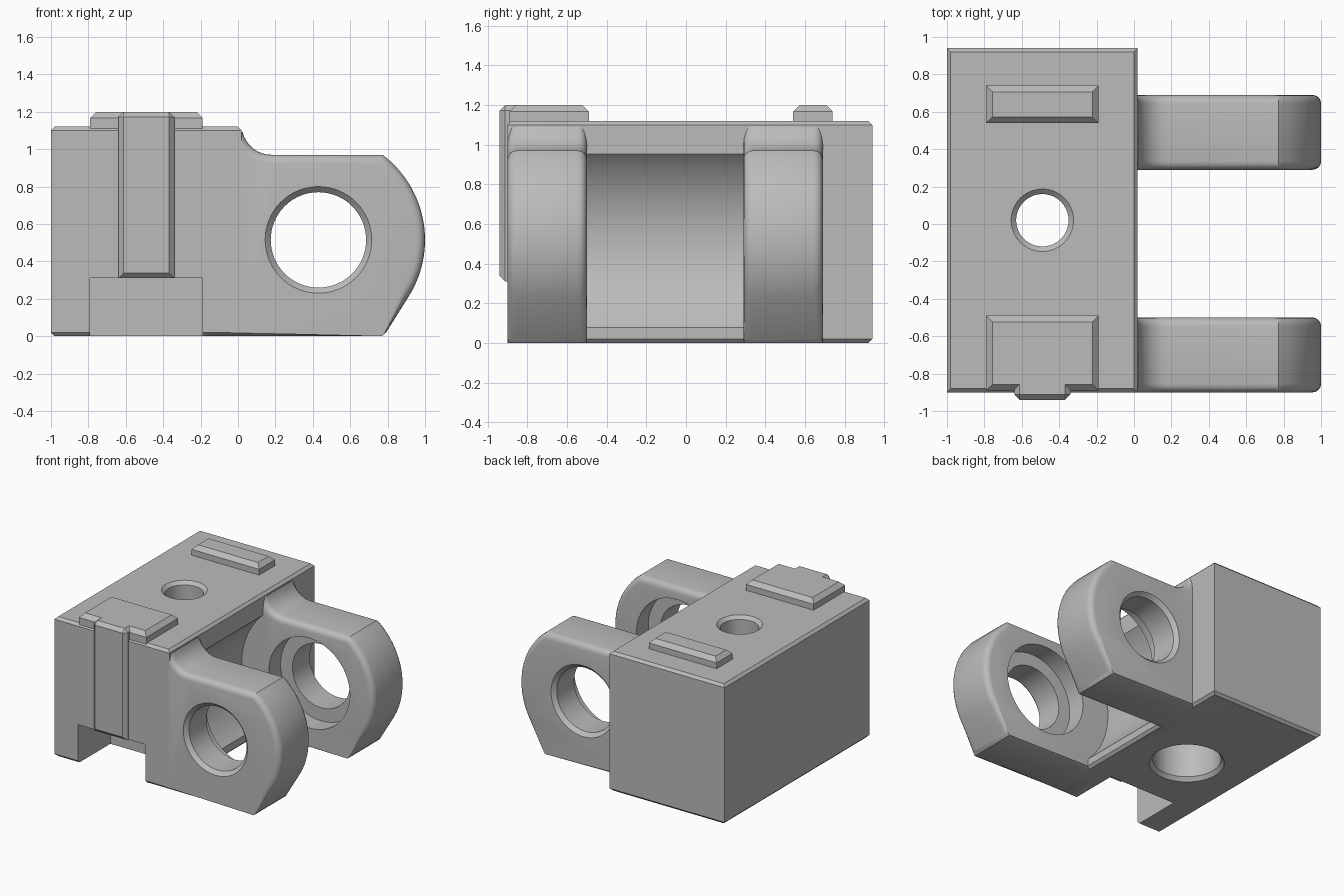
import bpy, bmesh, math
from mathutils import Matrix, Vector

if "Cube" in bpy.data.objects:
    bpy.data.objects.remove(bpy.data.objects["Cube"])

grey = bpy.data.materials.new("plain grey")
grey.diffuse_color = (0.5, 0.5, 0.5, 1)
grey.use_nodes = True
grey.node_tree.nodes["Principled BSDF"].inputs["Base Color"].default_value = grey.diffuse_color
HX, HZ = 0.43, 0.515          # pin hole centre


def finish(bm, name):
    bmesh.ops.recalc_face_normals(bm, faces=bm.faces)
    me = bpy.data.meshes.new(name)
    bm.to_mesh(me)
    bm.free()
    ob = bpy.data.objects.new(name, me)
    bpy.context.collection.objects.link(ob)
    me.materials.append(grey)
    return ob


def bevel(bm, rule, size, segments=1):
    edges = [e for e in bm.edges
             if rule((e.verts[0].co + e.verts[1].co) / 2, e)]
    bmesh.ops.bevel(bm, geom=edges, offset=size, segments=segments,
                    profile=0.5, affect='EDGES')


def box(name, lo, hi, rule=None, size=0.02):
    bm = bmesh.new()
    bmesh.ops.create_cube(bm, size=1)
    lo, hi = Vector(lo), Vector(hi)
    for v in bm.verts:
        v.co = Vector([(lo[i] + hi[i]) / 2 + v.co[i] * (hi[i] - lo[i]) for i in range(3)])
    if rule:
        bevel(bm, rule, size)
    return finish(bm, name)


def turned(name, profile, matrix, n=64):
    """Solid of revolution from (radius, height) rings."""
    bm = bmesh.new()
    rings = [[bm.verts.new((r * math.cos(math.tau * i / n), r * math.sin(math.tau * i / n), h))
              for i in range(n)] for r, h in profile]
    for a, b in zip(rings, rings[1:]):
        for i in range(n):
            j = (i + 1) % n
            bm.faces.new((a[i], a[j], b[j], b[i]))
    bm.faces.new(rings[0])
    bm.faces.new(rings[-1])
    bm.transform(matrix)
    return finish(bm, name)


def combine(ob, tool, op):
    mod = ob.modifiers.new("combine", 'BOOLEAN')
    mod.operation, mod.solver, mod.object = op, 'EXACT', tool
    bpy.context.view_layer.objects.active = ob
    bpy.ops.object.modifier_apply(modifier=mod.name)
    bpy.data.objects.remove(tool)


def along_y(flip=1):
    """Local z becomes +y or -y, placed on the pin axis."""
    return Matrix.Translation((HX, 0, HZ)) @ Matrix.Rotation(-flip * math.pi / 2, 4, 'X')


def lug(name, y0, y1):
    pts = [(-0.1, 0), (-0.1, 1.09)]
    # concave fillet up to the block
    for i in range(9):
        a = math.radians(194 + (270 - 194) * i / 8)
        pts.append((0.18 + 0.16 * math.cos(a), 1.13 + 0.16 * math.sin(a)))
    # rounded nose, then slanted chin
    for i in range(21):
        a = math.radians(53 - 82 * i / 20)
        pts.append((HX + 0.57 * math.cos(a), HZ + 0.57 * math.sin(a)))
    pts += [(0.795, 0.025), (0.77, 0)]
    bm = bmesh.new()
    face = bm.faces.new([bm.verts.new((x, y0, z)) for x, z in pts])
    ext = bmesh.ops.extrude_face_region(bm, geom=[face])
    for v in ext["geom"]:
        if isinstance(v, bmesh.types.BMVert):
            v.co.y = y1

    def on_side(e):
        return abs(e.verts[0].co.y - e.verts[1].co.y) < 1e-5

    bevel(bm, lambda c, e: on_side(e) and c.z > 0.02 and c.x > -0.09, 0.045, 4)
    bevel(bm, lambda c, e: c.z < 1e-5 and (e.verts[0].co - e.verts[1].co).length > 0.5
          and on_side(e), 0.02)
    return finish(bm, name)


# main block with chamfered top and bottom rims
body = box("clevis_block", (-1, -0.9, 0), (0.02, 0.94, 1.12),
           lambda c, e: c.z < 0.01 or c.z > 1.11)

# round clearance between the lugs
combine(body, turned("clearance", [(0.6, -0.5), (0.6, 0.29)], along_y(), 96), 'DIFFERENCE')

# the two lugs
for y0, y1 in ((-0.9, -0.5), (0.29, 0.69)):
    combine(body, lug("lug", y0, y1), 'UNION')

# raised pads and the front key
for y0, y1 in ((-0.89, -0.49), (0.54, 0.74)):
    combine(body, box("pad", (-0.79, y0, 1.05), (-0.19, y1, 1.2),
                      lambda c, e: c.z > 1.19, 0.033), 'UNION')
combine(body, box("key", (-0.64, -0.94, 0.31), (-0.34, -0.7, 1.2),
                  lambda c, e: c.y < -0.93 or (c.z > 1.19 and abs(c.x + 0.49) > 0.1), 0.028),
        'UNION')

# notch under the front key
combine(body, box("notch", (-0.79, -1.1, -0.1), (-0.19, -0.49, 0.31)), 'DIFFERENCE')

# stepped pin holes: chamfered outside, counterbored inside
for flip, outer, inner in ((-1, 0.9, 0.5), (1, 0.69, 0.29)):
    prof = [(0.36, inner - 0.03), (0.36, inner + 0.15), (0.255, inner + 0.15),
            (0.255, outer - 0.03), (0.285, outer), (0.285, outer + 0.05)]
    combine(body, turned("pin_hole", prof, along_y(flip)), 'DIFFERENCE')

# vertical bolt hole with a wide bore from below
combine(body, turned("bolt_hole", [(0.275, -0.05), (0.275, 0), (0.25, 0.03), (0.25, 0.6),
                                   (0.14, 0.6), (0.14, 1.095), (0.167, 1.12), (0.167, 1.2)],
                     Matrix.Translation((-0.49, 0.02, 0))), 'DIFFERENCE')

bpy.ops.object.select_all(action='DESELECT')
body.select_set(True)
bpy.context.view_layer.objects.active = body
bpy.ops.object.shade_smooth_by_angle(angle=math.radians(28))
